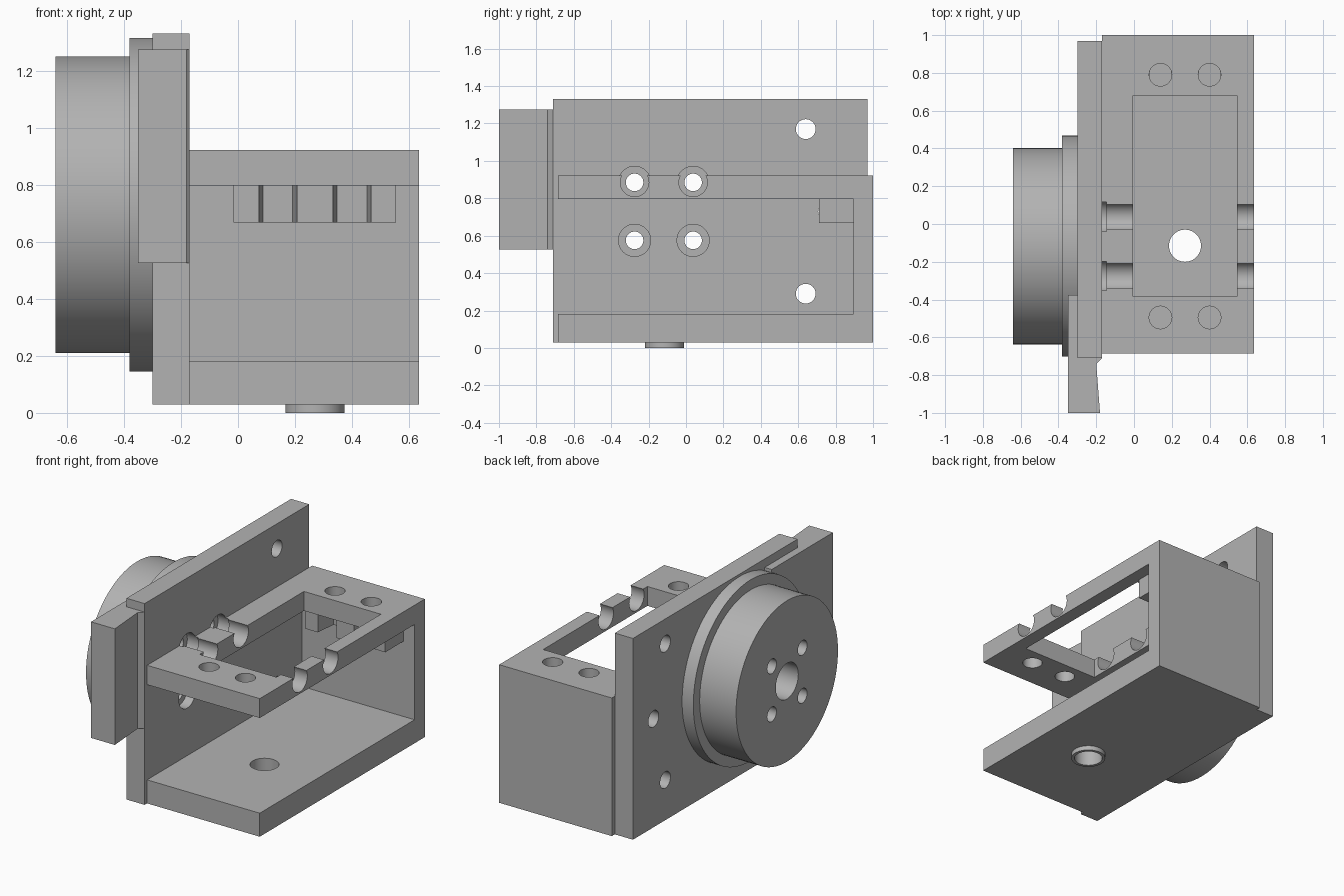
import bpy, bmesh, math
from mathutils import Matrix, Vector

old = bpy.data.objects.get("Cube")
if old:
    bpy.data.objects.remove(old, do_unlink=True)

GREY = (0.45, 0.45, 0.45, 1)
mat = bpy.data.materials.new("plain grey")
mat.use_nodes = True
mat.diffuse_color = GREY
mat.node_tree.nodes["Principled BSDF"].inputs["Base Color"].default_value = GREY


def finish(name, bm):
    bmesh.ops.recalc_face_normals(bm, faces=bm.faces)
    me = bpy.data.meshes.new(name)
    bm.to_mesh(me)
    bm.free()
    me.materials.append(mat)
    ob = bpy.data.objects.new(name, me)
    bpy.context.collection.objects.link(ob)
    return ob


def prism(name, outline, axis, lo, hi):
    """Extrude a closed outline along the x or z axis."""
    bm = bmesh.new()
    place = (lambda a, b: (lo, a, b)) if axis == "X" else (lambda a, b: (a, b, lo))
    face = bm.faces.new([bm.verts.new(place(a, b)) for a, b in outline])
    grown = bmesh.ops.extrude_face_region(bm, geom=[face])
    step = Vector((hi - lo, 0, 0)) if axis == "X" else Vector((0, 0, hi - lo))
    bmesh.ops.translate(bm, vec=step, verts=[v for v in grown["geom"] if isinstance(v, bmesh.types.BMVert)])
    return finish(name, bm)


def box(name, x0, x1, y0, y1, z0, z1):
    return prism(name, [(x0, y0), (x1, y0), (x1, y1), (x0, y1)], "Z", z0, z1)


def rod(name, axis, a, b, lo, hi, r, segments=64):
    """Cylinder along x at (y, z) = (a, b), or along z at (x, y) = (a, b)."""
    mid = (lo + hi) / 2
    if axis == "X":
        m = Matrix.Translation((mid, a, b)) @ Matrix.Rotation(math.pi / 2, 4, "Y")
    else:
        m = Matrix.Translation((a, b, mid))
    bm = bmesh.new()
    bmesh.ops.create_cone(bm, cap_ends=True, segments=segments, radius1=r, radius2=r, depth=hi - lo, matrix=m)
    return finish(name, bm)


def cut(target, cutters):
    for c in cutters:
        mod = target.modifiers.new("cut", "BOOLEAN")
        mod.operation = "DIFFERENCE"
        mod.solver = "EXACT"
        mod.object = c
        bpy.context.view_layer.objects.active = target
        bpy.ops.object.modifier_apply(modifier=mod.name)
        bpy.data.objects.remove(c, do_unlink=True)


def smooth(ob):
    bpy.ops.object.select_all(action="DESELECT")
    ob.select_set(True)
    bpy.context.view_layer.objects.active = ob
    bpy.ops.object.shade_smooth_by_angle(angle=math.radians(30))


BOLT_Y, BOLT_Z = (-0.275, 0.038), (0.575, 0.885)
BOLTS = [(y, z) for y in BOLT_Y for z in BOLT_Z]
HUB = (-0.117, 0.73)
PORT = (0.27, -0.115)
SCREW_X = (0.14, 0.40)

# Upright mounting plate with bolt holes and counterbores
plate = box("mounting_plate", -0.30, -0.17, -0.71, 0.97, 0.03, 1.33)
holes = [rod("cutter", "X", y, z, -0.5, 0, 0.047, 32) for y, z in BOLTS]
holes += [rod("cutter", "X", y, z, -0.23, 0, 0.086, 48) for y, z in BOLTS]
holes += [rod("cutter", "X", y, z, -0.5, 0, 0.053, 32) for y, z in ((0.64, 1.17), (0.76, 0.73), (0.64, 0.29))]
cut(plate, holes)

# Round hub and its flange
for name, lo, hi, r in (("hub_flange", -0.38, -0.30, 0.585), ("hub_disc", -0.64, -0.38, 0.52)):
    part = rod(name, "X", *HUB, lo, hi, r, 96)
    holes = [rod("cutter", "X", y, z, -0.8, 0, 0.047, 32) for y, z in BOLTS]
    cut(part, holes + [rod("cutter", "X", *HUB, -0.8, 0, 0.115, 48)])
    smooth(part)

# Grip tab on the front end of the plate
prism("end_tab", [(-0.35, -1), (-0.18, -1), (-0.20, -0.74), (-0.17, -0.71),
                  (-0.30, -0.71), (-0.30, -0.375), (-0.35, -0.375)], "Z", 0.525, 1.275)

# Open bracket: floor, back wall and top frame
bracket = prism("bracket", [(-0.685, 0.03), (1, 0.03), (1, 0.922), (-0.685, 0.922),
                            (-0.685, 0.797), (0.895, 0.797), (0.895, 0.182), (-0.685, 0.182)],
                "X", -0.17, 0.635)
holes = [box("cutter", -0.005, 0.545, -0.385, 0.68, 0.7, 1)]
holes += [rod("cutter", "Z", x, y, 0.7, 1, 0.06, 32) for x in SCREW_X for y in (-0.495, 0.79)]
holes += [rod("cutter", "X", y, BOLT_Z[1], -0.3, 0.8, 0.076, 48) for y in BOLT_Y]
holes += [rod("cutter", "X", y, BOLT_Z[1], -0.3, -0.145, 0.086, 48) for y in BOLT_Y]
holes.append(rod("cutter", "Z", *PORT, -0.1, 0.3, 0.085, 48))
cut(bracket, holes)

# Slotted rib under the rear of the top frame
rib = [(-0.015, 0.71)]
for x in SCREW_X:
    rib += [(x - 0.067, 0.71), (x - 0.052, 0.85), (x + 0.052, 0.85), (x + 0.067, 0.71)]
rib += [(0.555, 0.71), (0.555, 0.895), (-0.015, 0.895)]
prism("nut_slot_rib", rib, "Z", 0.667, 0.797)

# Ring foot around the floor port
ring = rod("port_ring", "Z", *PORT, 0, 0.03, 0.104)
cut(ring, [rod("cutter", "Z", *PORT, -0.1, 0.2, 0.085, 48)])

for part in (plate, bracket, ring):
    smooth(part)
